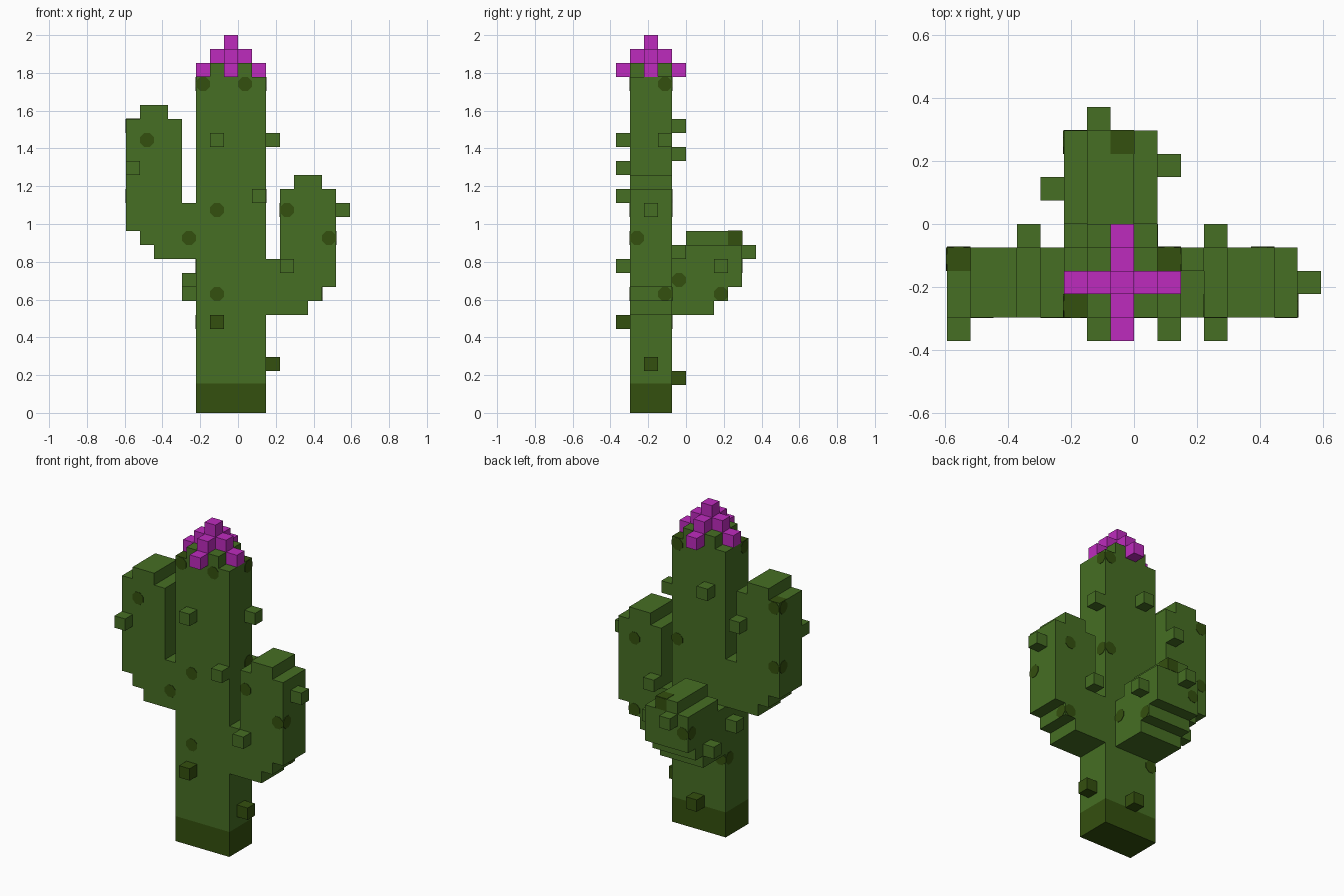
import bpy, bmesh
from mathutils import Vector

cube = bpy.data.objects.get("Cube")
if cube:
    bpy.data.objects.remove(cube, do_unlink=True)

U = 2 / 27  # one block


def material(name, rgb):
    m = bpy.data.materials.new(name)
    m.use_nodes = True
    m.diffuse_color = (*rgb, 1)
    bsdf = next(n for n in m.node_tree.nodes if n.type == 'BSDF_PRINCIPLED')
    bsdf.inputs["Base Color"].default_value = (*rgb, 1)
    bsdf.inputs["Roughness"].default_value = 0.9
    return m


GREEN = material("cactus green", (0.061, 0.156, 0.017))
DARK = material("dark green", (0.034, 0.080, 0.0045))
PINK = material("flower pink", (0.515, 0.024, 0.515))


def prism(name, loop, push, mat):
    """Extrude a flat outline, given in blocks, along the push vector."""
    bm = bmesh.new()
    face = bm.faces.new([bm.verts.new(Vector(p) * U) for p in loop])
    new = bmesh.ops.extrude_face_region(bm, geom=[face])["geom"]
    bmesh.ops.translate(bm, vec=Vector(push) * U,
                        verts=[v for v in new if isinstance(v, bmesh.types.BMVert)])
    bmesh.ops.recalc_face_normals(bm, faces=bm.faces)
    mesh = bpy.data.meshes.new(name)
    bm.to_mesh(mesh)
    bm.free()
    mesh.materials.append(mat)
    ob = bpy.data.objects.new(name, mesh)
    bpy.context.collection.objects.link(ob)
    return ob


def box(name, lo, hi, mat):
    (a, b, c), (d, e, f) = lo, hi
    return prism(name, [(a, b, c), (d, b, c), (d, e, c), (a, e, c)], (0, 0, f - c), mat)


def block(name, cell, mat):
    return box(name, cell, [c + 1 for c in cell], mat)


# Trunk with dark foot and narrower crown
box("trunk_foot", (-3, -4, 0), (2, -1, 2.1), DARK)
box("trunk", (-3, -4, 2.1), (2, -1, 24), GREEN)
box("trunk_crown", (-2, -4, 24), (1, -1, 25), GREEN)

# Side arms, stepped outlines extruded through the trunk depth
right_arm = [(-3, 11), (-6, 11), (-6, 12), (-7, 12), (-7, 13), (-8, 13), (-8, 21),
             (-7, 21), (-7, 22), (-5, 22), (-5, 21), (-4, 21), (-4, 15), (-3, 15)]
left_arm = [(2, 7), (5, 7), (5, 8), (6, 8), (6, 9), (7, 9), (7, 16),
            (6, 16), (6, 17), (4, 17), (4, 16), (3, 16), (3, 11), (2, 11)]
for name, outline in (("right_arm", right_arm), ("left_arm", left_arm)):
    prism(name, [(x, -4, z) for x, z in outline], (0, 3, 0), GREEN)

# Back arm with a ridge on top
back_arm = [(-1, 7), (2, 7), (2, 8), (3, 8), (3, 9), (4, 9), (4, 12), (0, 12), (0, 11), (-1, 11)]
prism("back_arm", [(-3, y, z) for y, z in back_arm], (4, 0, 0), GREEN)
box("back_arm_ridge", (-2, 0, 12), (0, 4, 13), GREEN)

# Flower: a stepped cross of petals
for x, y in ((0, 0), (1, 0), (-1, 0), (0, 1), (0, -1)):
    block("flower_petal_upper", (x - 1, y - 3, 25), PINK)
    if x or y:
        block("flower_petal_lower", (2 * x - 1, 2 * y - 3, 24), PINK)
block("flower_tip", (-1, -3, 26), PINK)

# Thorns: single blocks, dark near the ground
thorns = [(2, -2, 19), (2, -3, 3), (-4, -2, 9), (-4, 1, 8), (-2, -5, 6), (3, -5, 10),
          (1, -5, 15), (-8, -5, 17), (-2, -5, 19), (7, -3, 14), (-1, -1, 2),
          (-2, -1, 20), (-5, -1, 18), (3, -1, 11), (1, 2, 10), (-2, 4, 11)]
for cell in thorns:
    block("thorn", cell, DARK if cell[2] < 7 else GREEN)

# Spots: thin plates on the open sides of a block; octagons, square on top
AXES = {"x": (0, -1), "X": (0, 1), "y": (1, -1), "Y": (1, 1), "Z": (2, 1)}
OCTAGON = [(.3, 0), (.7, 0), (1, .3), (1, .7), (.7, 1), (.3, 1), (0, .7), (0, .3)]
SQUARE = [(0, 0), (1, 0), (1, 1), (0, 1)]


def spot(cell, sides):
    for s in sides:
        axis, sign = AXES[s]
        others = [i for i in range(3) if i != axis]
        loop = []
        for a, b in (SQUARE if s == "Z" or cell[2] == 12 and cell[1] > 0 else OCTAGON):
            p = list(cell)
            p[others[0]] += a
            p[others[1]] += b
            p[axis] += (sign > 0)
            loop.append(p)
        push = [0, 0, 0]
        push[axis] = sign * 0.03
        prism("spot", loop, push, DARK)


for cell, sides in (((-3, -4, 23), "xyZ"), ((0, -4, 23), "y"), ((1, -2, 23), "XYZ"),
                    ((-7, -4, 19), "y"), ((-2, -4, 14), "y"), ((3, -4, 14), "xy"),
                    ((6, -4, 12), "Xy"), ((-4, -4, 12), "y"), ((-2, -4, 8), "y"),
                    ((5, -2, 8), "XY"), ((0, -1, 9), "X"), ((0, 2, 8), "X"),
                    ((-1, 3, 12), "XYZ"), ((-8, -2, 20), "xYZ"), ((-8, -2, 15), "xY"),
                    ((5, -2, 14), "Y"), ((-3, 3, 10), "xY"), ((-3, -2, 6), "xY"),
                    ((1, -2, 15), "XY")):
    spot(cell, sides)
